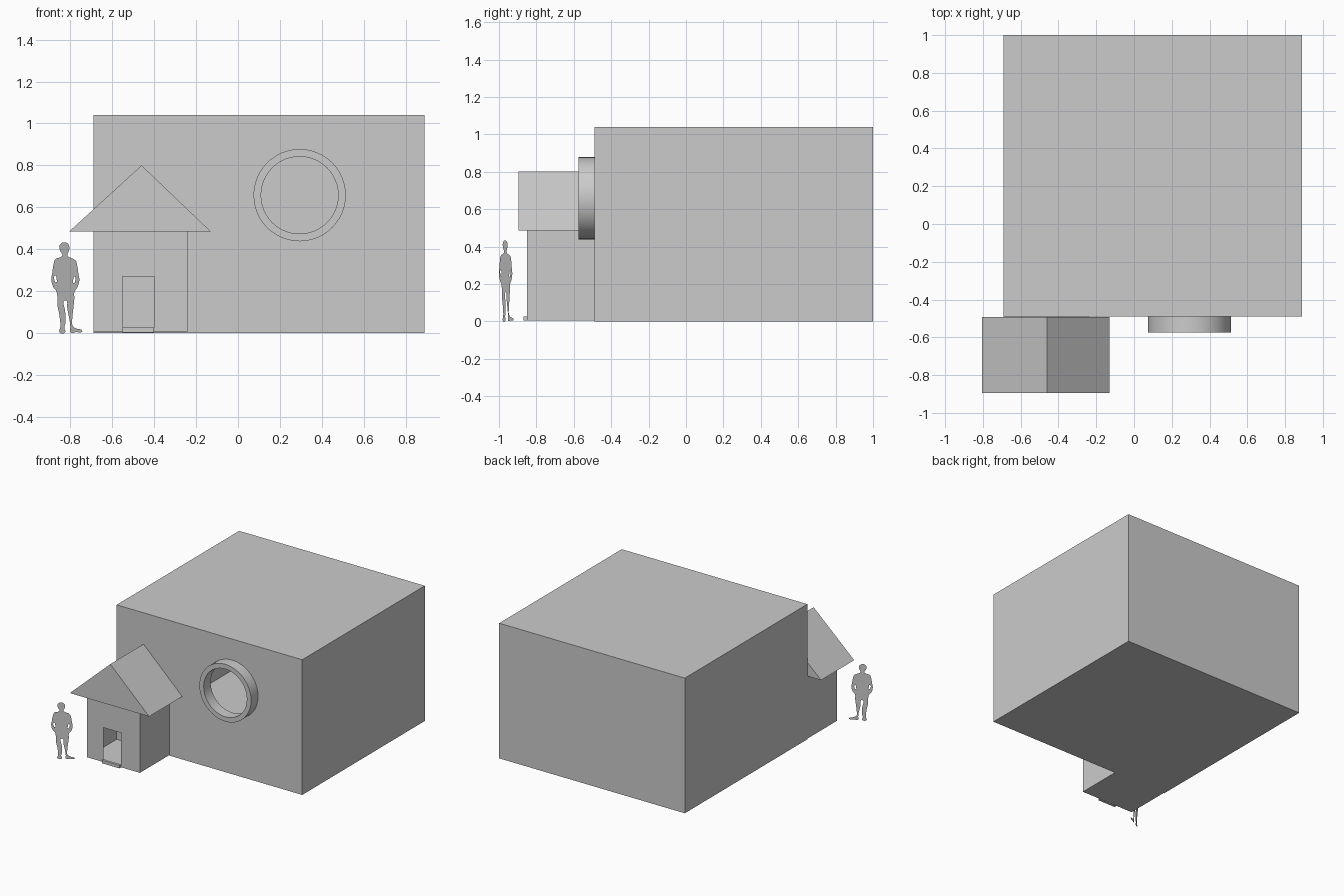
import bpy, bmesh
from math import pi, sin, cos, atan2
from mathutils import Vector, Matrix

if "Cube" in bpy.data.objects:
    bpy.data.objects.remove(bpy.data.objects["Cube"])

GREY = (0.6, 0.6, 0.6, 1)
grey = bpy.data.materials.new("plain_grey")
grey.use_nodes = True
grey.diffuse_color = GREY
grey.node_tree.nodes["Principled BSDF"].inputs["Base Color"].default_value = GREY


def add_mesh(name, mesh):
    mesh.materials.clear()
    mesh.materials.append(grey)
    obj = bpy.data.objects.new(name, mesh)
    bpy.context.collection.objects.link(obj)
    return obj


def from_bmesh(name, bm):
    bmesh.ops.recalc_face_normals(bm, faces=bm.faces)
    mesh = bpy.data.meshes.new(name)
    bm.to_mesh(mesh)
    bm.free()
    return add_mesh(name, mesh)


def box(name, low, high, open_sides=()):
    """Box between two corners, without the faces that point along open_sides."""
    low, high = Vector(low), Vector(high)
    bm = bmesh.new()
    bmesh.ops.create_cube(bm, size=1)
    bm.normal_update()
    gone = [f for f in bm.faces if any(f.normal.dot(Vector(s)) > 0.9 for s in open_sides)]
    bmesh.ops.delete(bm, geom=gone, context="FACES")
    place = Matrix.Translation((low + high) / 2) @ Matrix.Diagonal((*(high - low), 1))
    bmesh.ops.transform(bm, matrix=place, verts=bm.verts)
    return from_bmesh(name, bm)


def panel(name, outlines, location, turn=0, rounded=False):
    """Upright flat sheet; the first outline is its edge, the others are holes."""
    curve = bpy.data.curves.new(name, "CURVE")
    curve.dimensions = "2D"
    curve.fill_mode = "BOTH"
    curve.resolution_u = 4
    for outline in outlines:
        spline = curve.splines.new("BEZIER")
        spline.bezier_points.add(len(outline) - 1)
        for point, (x, z) in zip(spline.bezier_points, outline):
            point.co = (x, z, 0)
            kind = "AUTO" if rounded else "VECTOR"
            point.handle_left_type = point.handle_right_type = kind
        spline.use_cyclic_u = True
        if not rounded:
            spline.resolution_u = 1
    helper = bpy.data.objects.new(name + "_curve", curve)
    bpy.context.collection.objects.link(helper)
    bpy.context.view_layer.update()
    graph = bpy.context.evaluated_depsgraph_get()
    mesh = bpy.data.meshes.new_from_object(helper.evaluated_get(graph))
    bpy.data.objects.remove(helper)
    mesh.transform(Matrix.Translation(location) @ Matrix.Rotation(turn, 4, "Z")
                   @ Matrix.Rotation(pi / 2, 4, "X"))
    return add_mesh(name, mesh)


def rectangle(x0, x1, z0, z1):
    return [(x0, z0), (x1, z0), (x1, z1), (x0, z1)]


FRONT, BACK, UP = (0, -1, 0), (0, 1, 0), (0, 0, 1)
LEFT, RIGHT, WALL, TOP = -0.69, 0.89, -0.49, 1.04

# Hollow main hall and its front wall with a round opening
box("main_hall", (LEFT, WALL, 0), (RIGHT, 1, TOP), [FRONT])
SEGMENTS, RADIUS, RIM = 48, 0.184, 0.22
wx, wz = 0.294, 0.658
angles = [2 * pi * i / SEGMENTS for i in range(SEGMENTS)]
opening = [(wx + RADIUS * cos(a), wz + RADIUS * sin(a)) for a in angles]
panel("hall_front_wall", [rectangle(LEFT, RIGHT, 0, TOP), opening], (0, WALL, 0))

# Round window frame: an open-backed section spun about its axis
bm = bmesh.new()
section = [(RADIUS, WALL), (RADIUS, -0.575), (RIM, -0.575), (RIM, WALL)]
verts = [bm.verts.new((wx + r, y, wz)) for r, y in section]
edges = [bm.edges.new(pair) for pair in zip(verts, verts[1:])]
bmesh.ops.spin(bm, geom=verts + edges, cent=(wx, 0, wz), axis=BACK,
               angle=2 * pi, steps=SEGMENTS, use_duplicate=False)
bmesh.ops.remove_doubles(bm, verts=bm.verts, dist=0.0005)
frame = from_bmesh("window_frame", bm)
bpy.ops.object.select_all(action="DESELECT")
frame.select_set(True)
bpy.context.view_layer.objects.active = frame
bpy.ops.object.shade_smooth_by_angle()

# Entrance house with an open doorway and a step
SIDE, PORCH, EAVES, FLOOR = -0.24, -0.85, 0.485, 0.005
box("entrance_walls", (LEFT, PORCH, FLOOR), (SIDE, WALL, EAVES), [FRONT, BACK, UP])
panel("entrance_front_wall",
      [rectangle(LEFT, SIDE, FLOOR, EAVES), rectangle(-0.55, -0.4, 0.027, 0.27)],
      (0, PORCH, 0))
box("door_step", (-0.55, -0.87, 0.004), (-0.4, PORCH, 0.027))

# Gabled roof: a triangle extruded back to the hall
bm = bmesh.new()
gable = bm.faces.new([bm.verts.new((x, -0.895, z))
                      for x, z in [(-0.805, EAVES), (-0.13, EAVES), (-0.46, 0.8)]])
extruded = bmesh.ops.extrude_face_region(bm, geom=[gable], use_keep_orig=True)["geom"]
moved = [v for v in extruded if isinstance(v, bmesh.types.BMVert)]
bmesh.ops.translate(bm, verts=moved, vec=(0, 0.403, 0))
from_bmesh("entrance_roof", bm)

# Flat standing figure, turned partly to the side
body = [(13, 91), (17, 89), (18, 85), (17, 81), (16, 78), (18, 76), (24, 73), (26, 67),
        (27, 60), (28, 53), (26, 46), (23, 41), (23, 35), (22, 25), (21, 15), (21, 8),
        (24, 5), (31, 2), (30, 1), (25, 1), (19, 1), (19, 6), (18, 14), (16, 24),
        (14, 33), (14, 20), (14, 10), (13, 5), (14, 1), (8, 1), (9, 6), (8, 18),
        (6, 29), (6, 36), (5, 42), (2, 46), (0, 54), (1, 61), (2, 68), (4, 74),
        (9, 76), (11, 78), (9, 82), (8, 87), (10, 90)]
arm_gaps = [[(4, 58), (3, 53), (5, 51), (5, 55)], [(23, 57), (24, 53), (22, 50), (22, 54)]]
turn = atan2(0.08, 0.15)
unit = 1 / 210
panel("standing_figure",
      [[(x * unit / cos(turn), z * unit) for x, z in line] for line in [body] + arm_gaps],
      (-0.89, -1, 0), turn, rounded=True)
